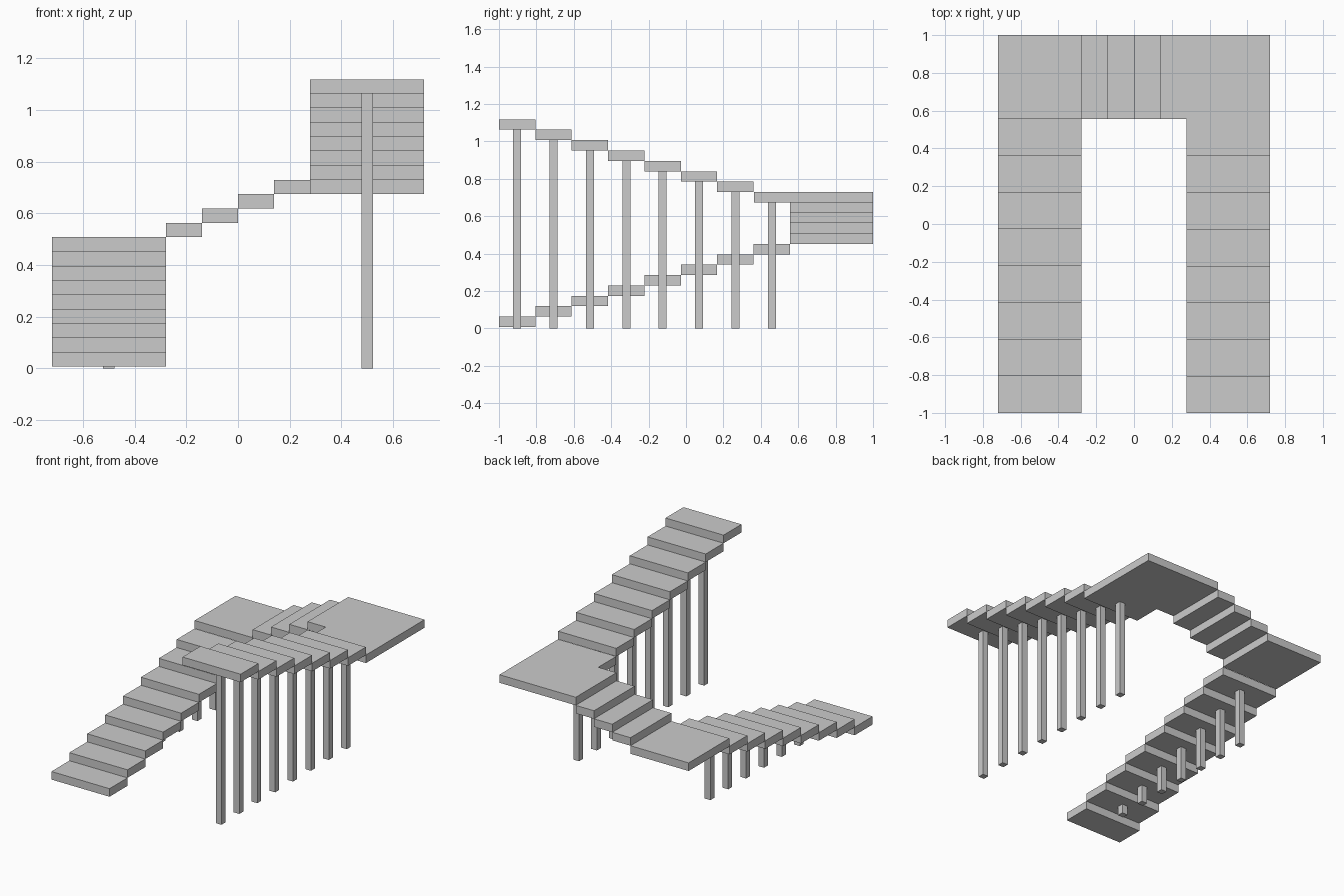
import bpy

cube = bpy.data.objects.get("Cube")
if cube:
    bpy.data.objects.remove(cube, do_unlink=True)

grey = bpy.data.materials.new("plain_grey")
grey.use_nodes = True
colour = (0.6, 0.6, 0.6, 1)
grey.diffuse_color = colour
grey.node_tree.nodes["Principled BSDF"].inputs["Base Color"].default_value = colour

X_IN, X_OUT = 0.278, 0.72      # inner and outer edge of each flight
Y_LAND = 0.557                 # front edge of the landings
RISE, RUN = 0.0555, 0.1945     # step height and depth
BASE = 0.008                   # underside of the lowest step
POST = 0.0215                  # half width of a post


def box(name, x0, x1, y0, y1, z0, z1):
    bpy.ops.mesh.primitive_cube_add(size=1, location=((x0 + x1) / 2, (y0 + y1) / 2, (z0 + z1) / 2))
    ob = bpy.context.object
    ob.name = name
    ob.scale = (x1 - x0, y1 - y0, z1 - z0)
    bpy.ops.object.transform_apply(location=False, rotation=False, scale=True)
    ob.data.materials.append(grey)
    return ob


def slab(name, x0, x1, y0, y1, level):
    z = BASE + level * RISE
    return box(name, x0, x1, y0, y1, z, z + RISE)


def post(name, x, y, level):
    return box(name, x - POST, x + POST, y - POST, y + POST, 0, BASE + level * RISE)


# Lower flight climbing to the back, upper flight climbing back to the front
for i in range(8):
    y0 = -1 + i * RUN
    y1 = y0 + RUN
    mid = (y0 + y1) / 2
    slab("lower_step", -X_OUT, -X_IN, y0, y1, i)
    if i:
        post("lower_post", -0.5, mid, i)
    level = 19 - i
    if i < 7:
        slab("upper_step", X_IN, X_OUT, y0, y1, level)
    post("upper_post", 0.5, mid, level)

# Landings; the upper one reaches forward over the first step
slab("lower_landing", -X_OUT, -X_IN, Y_LAND, 1, 8)
slab("upper_landing", X_IN, X_OUT, Y_LAND - RUN, 1, 12)

# Short cross flight joining the landings
width = X_IN / 2
for i in range(4):
    x0 = -X_IN + i * width
    slab("cross_step", x0, x0 + width, Y_LAND, 1, 9 + i)
